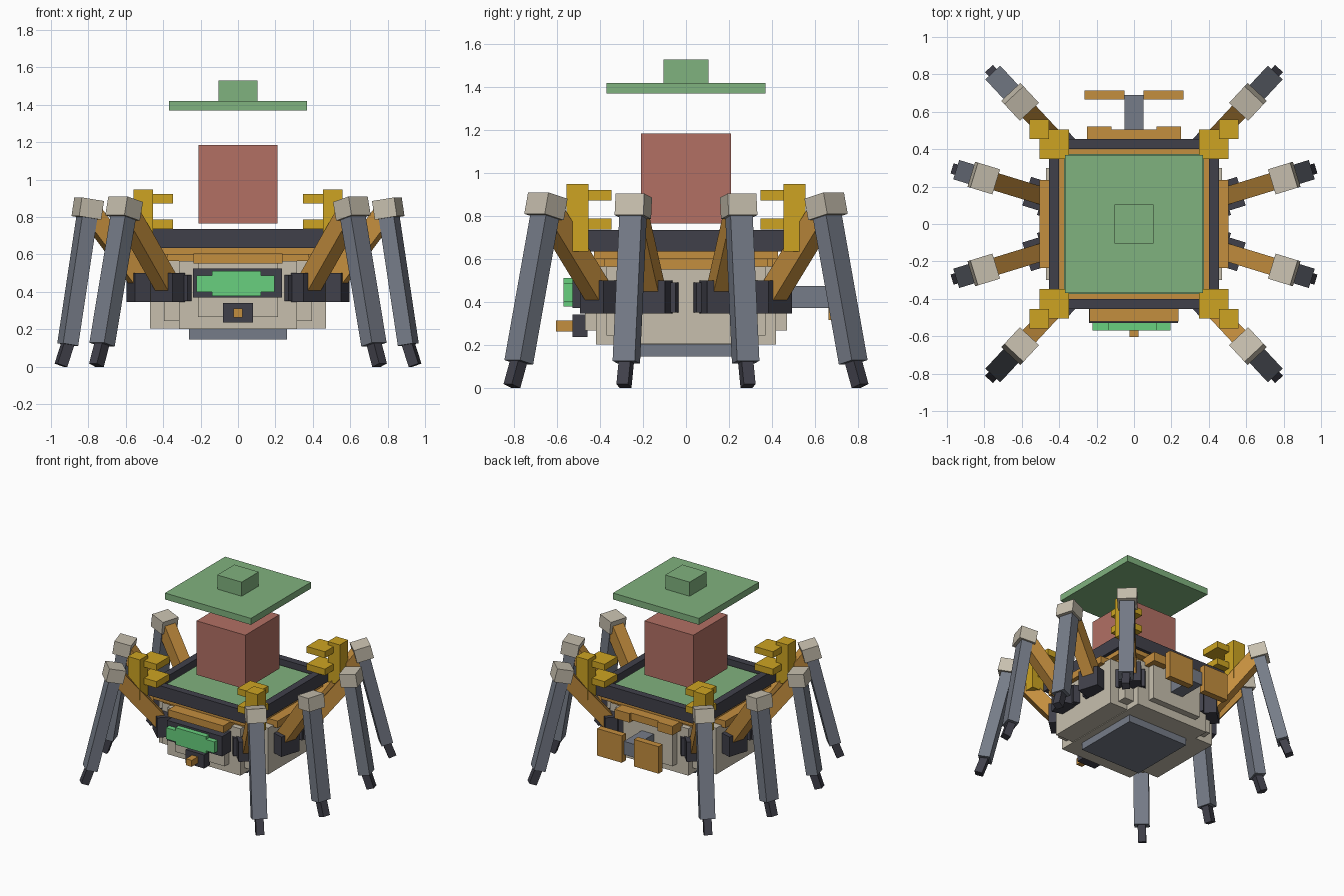
import bpy, bmesh, math
from mathutils import Matrix, Vector

cube = bpy.data.objects.get("Cube")
if cube:
    bpy.data.objects.remove(cube, do_unlink=True)


def material(name, r, g, b):
    lin = [(c / 255 / 12.92) if c < 11 else ((c / 255 + 0.055) / 1.055) ** 2.4 for c in (r, g, b)]
    m = bpy.data.materials.new(name)
    m.use_nodes = True
    m.diffuse_color = (*lin, 1)
    m.node_tree.nodes["Principled BSDF"].inputs["Base Color"].default_value = (*lin, 1)
    return m


beige = material("beige", 199, 191, 174)
grey = material("steel grey", 118, 124, 136)
dark = material("charcoal", 64, 64, 74)
orange = material("orange", 196, 142, 62)
yellow = material("yellow", 205, 164, 34)
bright = material("bright green", 104, 208, 126)
green = material("soft green", 128, 178, 126)
red = material("brick red", 178, 112, 100)


def block(name, size, matrix, mat):
    bm = bmesh.new()
    bmesh.ops.create_cube(bm, size=1, matrix=matrix @ Matrix.Diagonal((*size, 1)))
    me = bpy.data.meshes.new(name)
    bm.to_mesh(me)
    bm.free()
    me.materials.append(mat)
    ob = bpy.data.objects.new(name, me)
    bpy.context.collection.objects.link(ob)
    return ob


def box(name, x, y, z, mat):
    """Box spanning the (low, high) ranges on each axis."""
    lo, hi = Vector((x[0], y[0], z[0])), Vector((x[1], y[1], z[1]))
    return block(name, hi - lo, Matrix.Translation((lo + hi) / 2), mat)


def slab(name, hx, hy, z0, z1, mat):
    """Box centred on the vertical axis."""
    return box(name, (-hx, hx), (-hy, hy), (z0, z1), mat)


# Floating lid and core
slab("lid", 0.37, 0.37, 1.37, 1.42, green)
slab("lid_knob", 0.105, 0.105, 1.42, 1.53, green)
slab("core", 0.21, 0.21, 0.765, 1.185, red)

# Tray: floor with a raised rim of four bars
slab("tray_floor", 0.375, 0.375, 0.63, 0.70, green)
for s, side in ((-1, "front"), (1, "back")):
    a, b = sorted((s * 0.4, s * 0.455))
    box("rim_" + side, (-0.455, 0.455), (a, b), (0.635, 0.735), dark)
    box("rim_" + ("right" if s < 0 else "left"), (a, b), (-0.4, 0.4), (0.635, 0.735), dark)
slab("collar", 0.43, 0.43, 0.6, 0.635, orange)
slab("lower_collar", 0.38, 0.38, 0.565, 0.6, orange)
slab("collar_side_bar", 0.505, 0.235, 0.55, 0.605, orange)
box("collar_long_bar", (-0.238, 0.238), (-0.52, 0.505), (0.55, 0.605), orange)

# Stepped hull
slab("hull_long", 0.315, 0.42, 0.2, 0.565, beige)
slab("hull_wide", 0.47, 0.3, 0.205, 0.565, beige)
slab("hull_corner", 0.395, 0.37, 0.243, 0.565, beige)
slab("hull_end_panels", 0.215, 0.47, 0.265, 0.55, beige)
slab("belly_plate", 0.262, 0.262, 0.145, 0.2, grey)

# Front visor and nozzle
box("visor_frame", (-0.24, 0.235), (-0.53, -0.42), (0.37, 0.525), dark)
box("visor_wide", (-0.222, 0.195), (-0.57, -0.52), (0.4, 0.488), bright)
box("visor_tall", (-0.14, 0.123), (-0.57, -0.52), (0.378, 0.51), bright)
box("nozzle_base", (-0.08, 0.08), (-0.53, -0.46), (0.235, 0.34), dark)
box("nozzle_tip", (-0.025, 0.025), (-0.605, -0.53), (0.262, 0.312), orange)

# Rear boom with two flaps
box("rear_boom", (-0.052, 0.052), (0.42, 0.69), (0.37, 0.473), grey)
for s, side in ((-1, "right"), (1, "left")):
    box("rear_flap_" + side, sorted((s * 0.052, s * 0.265)), (0.665, 0.715), (0.315, 0.525), orange)
    box("rear_pad_" + side, sorted((s * 0.12, s * 0.25)), (0.4, 0.522), (0.535, 0.605), orange)

# Corner brackets gripping the tray
for sx in (-1, 1):
    for sy in (-1, 1):
        tag = ("left" if sx > 0 else "right") + ("_back" if sy > 0 else "_front")
        px, py = sorted((sx * 0.455, sx * 0.558)), sorted((sy * 0.455, sy * 0.558))
        ax, ay = sorted((sx * 0.348, sx * 0.505)), sorted((sy * 0.348, sy * 0.505))
        box("bracket_post_" + tag, px, py, (0.635, 0.948), yellow)
        box("bracket_upper_arm_" + tag, ax, ay, (0.872, 0.922), yellow)
        box("bracket_lower_arm_" + tag, ax, ay, (0.737, 0.787), yellow)


def beam(name, angle, start, end, width, depth, mat):
    """Bar between two (radius, height) points in the vertical plane at an angle."""
    out = Vector((math.cos(angle), math.sin(angle), 0))
    across = Vector((-out.y, out.x, 0))
    p, q = (out * r + Vector((0, 0, h)) for r, h in (start, end))
    along = (q - p).normalized()
    frame = Matrix((across.cross(along), across, along)).transposed().to_4x4()
    return block(name, (depth, width, (q - p).length), Matrix.Translation((p + q) / 2) @ frame, mat)


def leg(tag, angle, knee, ankle, toe, hip):
    beam("hip_" + tag, angle, (0.33, 0.42), (0.51, 0.42), 0.21, 0.14, dark)
    beam("hip_joint_" + tag, angle, (0.48, 0.422), (0.6, 0.422), 0.16, 0.155, dark)
    beam("thigh_" + tag, angle, (hip, 0.43), (knee - 0.01, 0.83), 0.095, 0.105, orange)
    slope = (ankle - knee) / 0.71
    beam("knee_cap_" + tag, angle, (knee - 0.05 * slope, 0.895),
         (knee + 0.05 * slope, 0.795), 0.14, 0.125, beige)
    beam("shin_" + tag, angle, (knee, 0.83), (ankle, 0.118), 0.108, 0.085, grey)
    beam("foot_" + tag, angle, (ankle - 0.01, 0.15), (toe, 0.007), 0.057, 0.057, dark)


# Eight legs: a corner leg and a side leg in each quadrant
for left in (True, False):
    for back in (True, False):
        tag = ("left" if left else "right") + ("_back" if back else "_front")
        for kind, degrees, sizes in (("corner_", 47, (0.893, 1.066, 1.11, 0.55)),
                                     ("side_", 17, (0.84, 0.952, 0.99, 0.52))):
            a = math.radians(degrees if left else 180 - degrees)
            leg(kind + tag, a if back else -a, *sizes)
